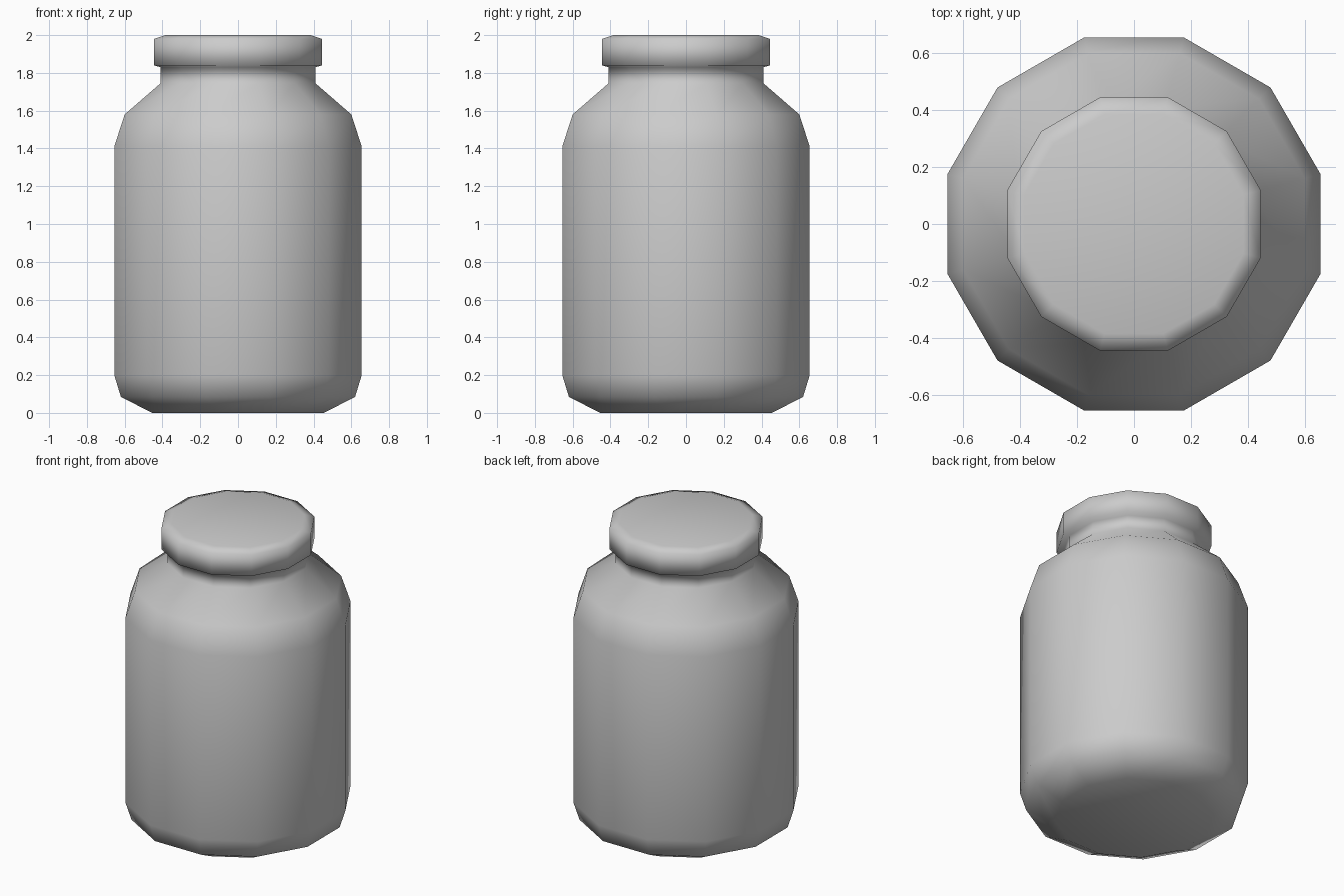
import bpy
import bmesh
from math import cos, sin, pi

cube = bpy.data.objects.get("Cube")
if cube:
    bpy.data.objects.remove(cube, do_unlink=True)

SIDES = 12

# Single plain grey material
grey = bpy.data.materials.new("plain grey")
grey.use_nodes = True
colour = (0.6, 0.6, 0.6, 1)
grey.diffuse_color = colour
grey.node_tree.nodes["Principled BSDF"].inputs["Base Color"].default_value = colour


def lathe(name, profile):
    """Spin (half width across flats, height) pairs into a capped, smooth solid."""
    bm = bmesh.new()
    rings = []
    for half_width, z in profile:
        r = half_width / cos(pi / SIDES)
        angles = [(2 * i + 1) * pi / SIDES for i in range(SIDES)]
        rings.append([bm.verts.new((r * cos(a), r * sin(a), z)) for a in angles])
    for low, high in zip(rings, rings[1:]):
        for i in range(SIDES):
            j = (i + 1) % SIDES
            bm.faces.new((low[i], low[j], high[j], high[i]))
    bm.faces.new(rings[0][::-1])
    bm.faces.new(rings[-1])
    for face in bm.faces:
        face.smooth = True
    mesh = bpy.data.meshes.new(name)
    bm.to_mesh(mesh)
    bm.free()
    mesh.materials.append(grey)
    obj = bpy.data.objects.new(name, mesh)
    bpy.context.collection.objects.link(obj)
    return obj


# Base, straight wall, shoulder, neck and lid in one smooth skin
lathe("lidded_jar", [
    (0.455, 0.0), (0.62, 0.085), (0.655, 0.2),
    (0.655, 1.41), (0.60, 1.58), (0.41, 1.745),
    (0.41, 1.83), (0.445, 1.84), (0.445, 1.98), (0.385, 2.0),
])
